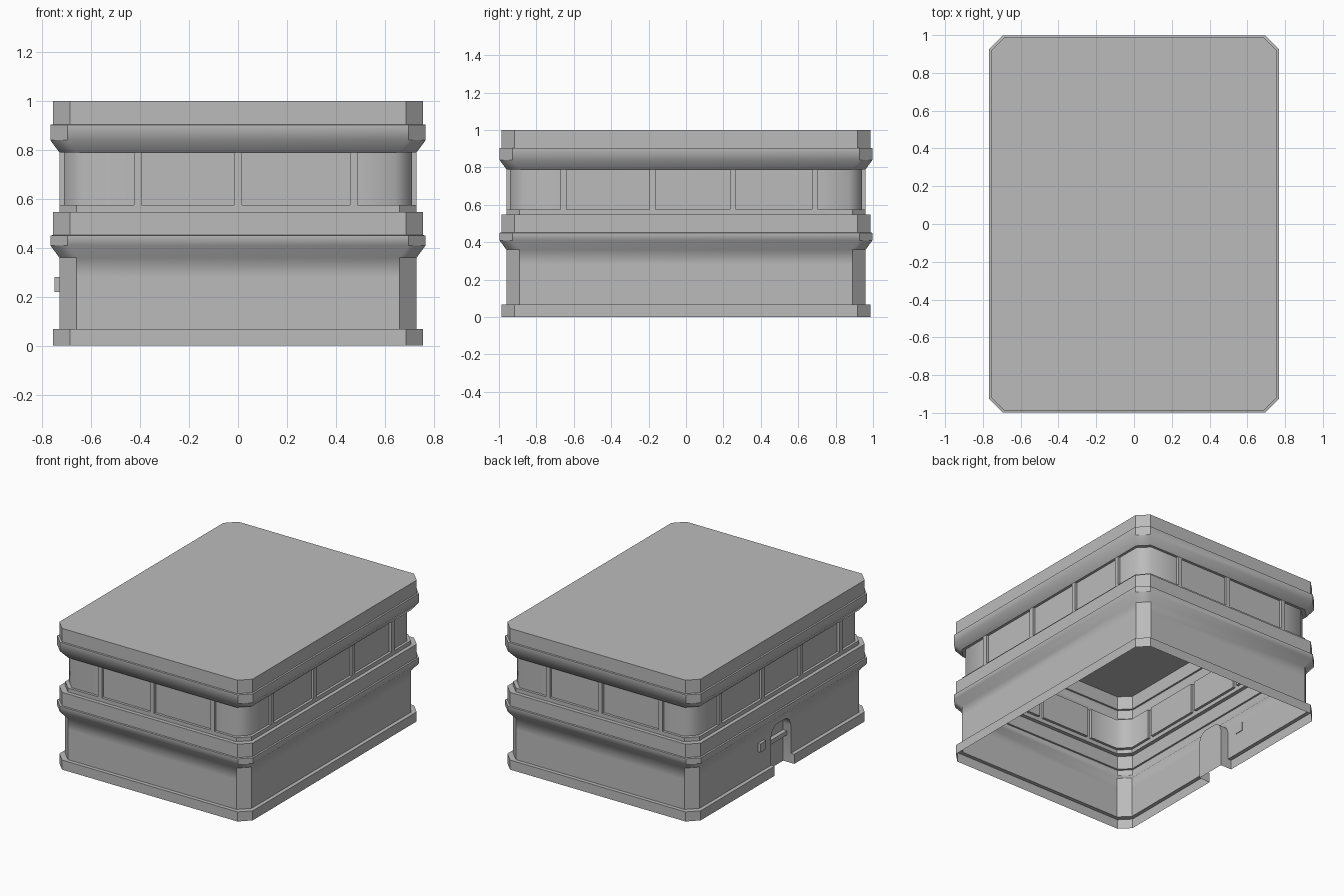
import bpy
import bmesh
from math import radians

default = bpy.data.objects.get("Cube")
if default:
    bpy.data.objects.remove(default, do_unlink=True)

grey = bpy.data.materials.new("plain grey")
grey.use_nodes = True
COLOUR = (0.5, 0.5, 0.5, 1)
grey.diffuse_color = COLOUR
grey.node_tree.nodes["Principled BSDF"].inputs["Base Color"].default_value = COLOUR

EXTRA = 0.23      # how much longer the building is in y than in x
CHAMFER = 0.07    # cut corners
DOOR = (-0.09, 0.13)
WALL, BASE, BULGE, BAND = 0.73, 0.757, 0.767, 0.757


def finish(name, bm, angle):
    bmesh.ops.remove_doubles(bm, verts=bm.verts, dist=0.0005)
    mesh = bpy.data.meshes.new(name)
    bm.to_mesh(mesh)
    bm.free()
    mesh.materials.append(grey)
    mesh.shade_smooth()
    mesh.set_sharp_from_angle(angle=radians(angle))
    obj = bpy.data.objects.new(name, mesh)
    bpy.context.collection.objects.link(obj)
    return obj


def face(bm, points):
    return bm.faces.new([bm.verts.new(p) for p in points])


def outline(half, cuts):
    """Chamfered rectangle, counter-clockwise, with extra points on its sides."""
    points = []
    for side in range(4):
        along, out = (half + EXTRA, half) if side % 2 == 0 else (half, half + EXTRA)
        for t in [CHAMFER - along, *cuts[side], along - CHAMFER]:
            points.append([(out, t), (-t, out), (-out, -t), (t, -out)][side])
    return points


def loft(bm, profile, cuts, skip=lambda seg, top: False):
    """Skin a (half width, height) profile around the outline."""
    rings = [[(x, y, z) for x, y in outline(h, cuts)] for h, z in profile]
    for low, high in zip(rings, rings[1:]):
        n = len(low)
        for i in range(n):
            j = (i + 1) % n
            if not skip(i, high[0][2]):
                face(bm, [low[i], low[j], high[j], high[i]])
    return rings[-1]


def box(name, low, high):
    bm = bmesh.new()
    bmesh.ops.create_cube(bm, size=1)
    for v in bm.verts:
        v.co = [(a + b) / 2 + c * (b - a) for a, b, c in zip(low, high, v.co)]
    return finish(name, bm, 30)


# Ground floor walls with plinth, flared ledge and window sill
HEAD = 0.36
bm = bmesh.new()
loft(bm, [(BASE, 0), (BASE, 0.068), (WALL, 0.068), (WALL, 0.28), (WALL, HEAD),
          (BULGE, 0.41), (BULGE, 0.45), (BAND, 0.452), (BAND, 0.547),
          (WALL, 0.547), (WALL, 0.575)],
     [[], [], DOOR, []], lambda seg, top: seg == 5 and top <= HEAD)
finish("lower_walls", bm, 43)

# Upper canopy and flat roof
bm = bmesh.new()
top = loft(bm, [(WALL, 0.79), (BULGE, 0.84), (BULGE, 0.903), (BAND, 0.905), (BAND, 1)],
           [[]] * 4)
face(bm, top)
finish("roof_canopy", bm, 43)

# Window band: flush pillars with recessed panes between them
SILL, LINTEL = 0.575, 0.79
long_side = [c + d for c in (-0.655, -0.18, 0.25, 0.69) for d in (-0.016, 0.016)]
short_side = [c + d for c in (-0.41, 0, 0.473) for d in (-0.016, 0.016)]
cuts = [long_side, short_side] * 2
outer, inner = outline(WALL, cuts), outline(0.712, cuts)
pillar = []
for cut in cuts:
    pillar += [False] + [k % 2 == 0 for k in range(len(cut))] + [False]

frame, panes = bmesh.new(), bmesh.new()
n = len(outer)
for i in range(n):
    j = (i + 1) % n
    a, b, c, d = outer[i], outer[j], inner[i], inner[j]
    if pillar[i]:
        face(frame, [(*a, SILL), (*b, SILL), (*b, LINTEL), (*a, LINTEL)])
        face(frame, [(*c, SILL), (*a, SILL), (*a, LINTEL), (*c, LINTEL)])
        face(frame, [(*b, SILL), (*d, SILL), (*d, LINTEL), (*b, LINTEL)])
    else:
        face(panes, [(*c, SILL), (*d, SILL), (*d, LINTEL), (*c, LINTEL)])
        face(frame, [(*a, SILL), (*b, SILL), (*d, SILL), (*c, SILL)])
        face(frame, [(*c, LINTEL), (*d, LINTEL), (*b, LINTEL), (*a, LINTEL)])
finish("window_pillars", frame, 30)
finish("window_panes", panes, 50)

# Recessed doorway with clipped top corners on the right side
t0, t1 = DOOR
BACK = -0.67
arch = [(t0, 0), (t0, 0.27), (t0 + 0.015, 0.31), (t0 + 0.05, 0.335),
        (t1 - 0.05, 0.335), (t1 - 0.015, 0.31), (t1, 0.27), (t1, 0)]
bm = bmesh.new()
for (ta, za), (tb, zb) in zip(arch, arch[1:]):
    face(bm, [(-WALL, -ta, za), (BACK, -ta, za), (BACK, -tb, zb), (-WALL, -tb, zb)])
face(bm, [(BACK, -t, z) for t, z in reversed(arch)])
face(bm, [(-WALL, -t, z) for t, z in [(t0, HEAD), *arch[1:-1], (t1, HEAD)]])
for t in DOOR:
    face(bm, [(-BASE, -t, 0), (-WALL, -t, 0), (-WALL, -t, 0.068), (-BASE, -t, 0.068)])
finish("doorway", bm, 40)

# Door rail and wall-mounted control box
box("door_rail", (-0.70, -t1, 0.19), (BACK, -t0, 0.22))
box("control_box", (-0.75, 0.175, 0.22), (-0.725, 0.24, 0.28))
